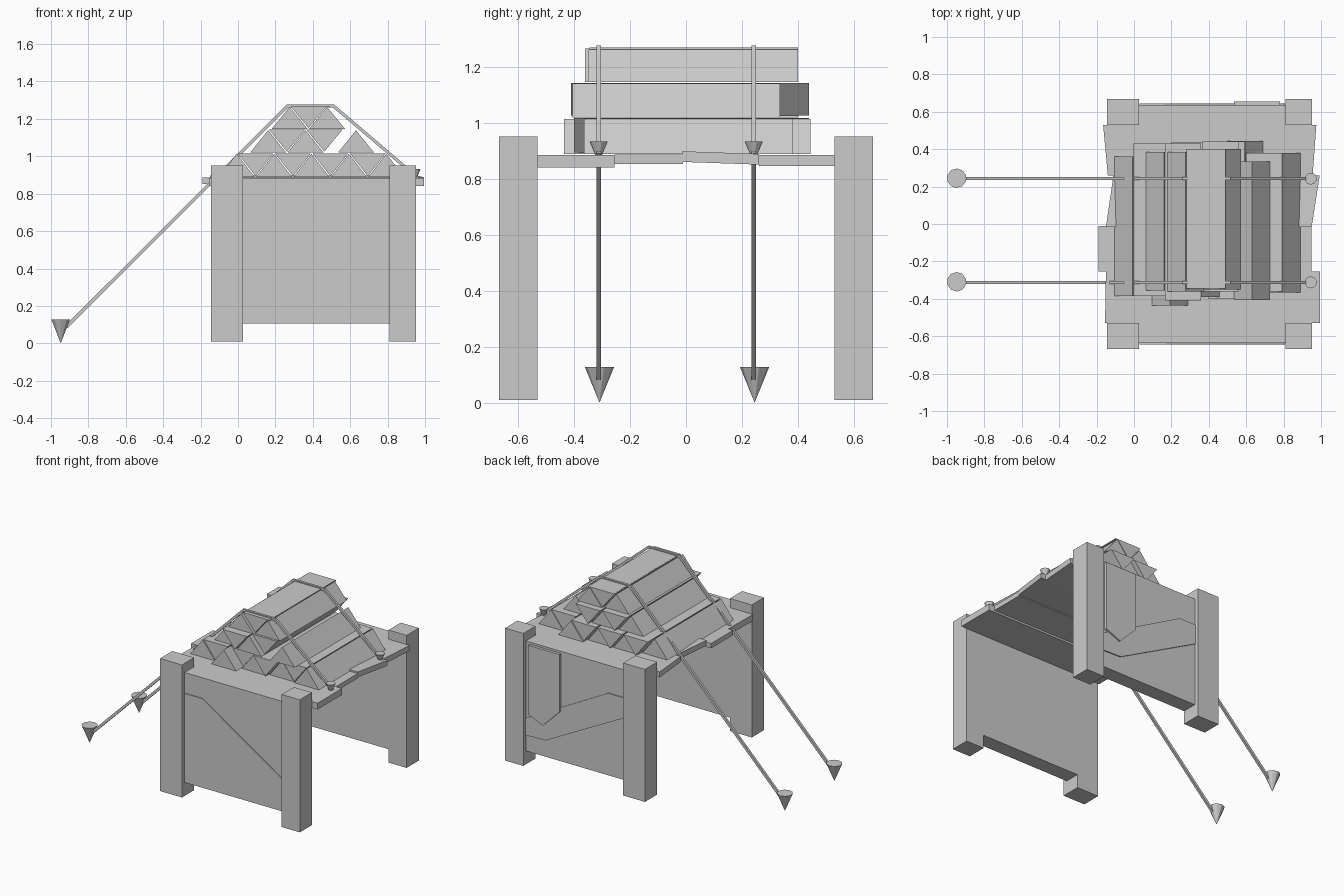
import bpy, bmesh
from mathutils import Vector

cube = bpy.data.objects.get("Cube")
if cube:
    bpy.data.objects.remove(cube, do_unlink=True)

GREY = (0.6, 0.6, 0.6, 1)
grey = bpy.data.materials.new("plain grey")
grey.use_nodes = True
grey.diffuse_color = GREY
grey.node_tree.nodes["Principled BSDF"].inputs["Base Color"].default_value = GREY


def prism(name, outline, axis, low, high, tilt=0):
    """Extrude an outline along y (outline in x, z) or z (outline in x, y)."""
    bm = bmesh.new()
    place = (lambda a, b: (a, low, b)) if axis == "y" else (lambda a, b: (a, b, low))
    face = bm.faces.new([bm.verts.new(place(a, b)) for a, b in outline])
    out = bmesh.ops.extrude_face_region(bm, geom=[face])
    shift = Vector((0, high - low, 0) if axis == "y" else (0, 0, high - low))
    bmesh.ops.translate(bm, vec=shift, verts=[v for v in out["geom"] if isinstance(v, bmesh.types.BMVert)])
    middle = sum(v.co.y for v in bm.verts) / len(bm.verts)
    for v in bm.verts:
        v.co.z += tilt * (v.co.y - middle)
    bmesh.ops.recalc_face_normals(bm, faces=bm.faces)
    mesh = bpy.data.meshes.new(name)
    bm.to_mesh(mesh)
    bm.free()
    mesh.materials.append(grey)
    obj = bpy.data.objects.new(name, mesh)
    bpy.context.collection.objects.link(obj)
    return obj


def rect(x0, x1, z0, z1):
    return [(x0, z0), (x1, z0), (x1, z1), (x0, z1)]


def peg(name, x, y, top, tip, radius):
    """Cone pointing down."""
    bpy.ops.mesh.primitive_cone_add(vertices=10, radius1=0, radius2=radius, depth=top - tip,
                                    location=(x, y, (top + tip) / 2))
    obj = bpy.context.object
    obj.name = name
    obj.data.materials.append(grey)
    bpy.ops.object.shade_smooth_by_angle()


# Corner posts and end panels
for side, label in ((-1, "front"), (1, "back")):
    inner, outer = sorted((side * 0.53, side * 0.667))
    prism(label + "_post_right", rect(-0.145, 0.027, 0.01, 0.95), "y", inner, outer)
    prism(label + "_post_left", rect(0.81, 0.952, 0.01, 0.95), "y", inner, outer)
    near, far = sorted((side * 0.53, side * 0.637))
    prism(label + "_panel", rect(0.025, 0.812, 0.105, 0.885), "y", near, far)

# Braces on the outside of the panels
prism("front_diagonal_brace",
      [(0.03, 0.74), (0.17, 0.74), (0.808, 0.33), (0.808, 0.24), (0.645, 0.24), (0.03, 0.625)],
      "y", -0.643, -0.63)
prism("back_diagonal_brace",
      [(0.03, 0.69), (0.16, 0.69), (0.808, 0.34), (0.808, 0.22), (0.65, 0.225), (0.03, 0.55)],
      "y", 0.63, 0.645)
prism("back_upright_board",
      [(0.535, 0.87), (0.78, 0.87), (0.78, 0.38), (0.665, 0.33), (0.535, 0.46)],
      "y", 0.63, 0.656)

# Deck boards with uneven ends
prism("deck_board_1", [(-0.155, -0.53), (0.995, -0.53), (0.995, -0.255), (-0.15, -0.255)], "z", 0.84, 0.885)
prism("deck_board_2", [(-0.19, -0.255), (0.95, -0.255), (0.95, -0.01), (-0.19, -0.01)], "z", 0.853, 0.887)
prism("deck_board_3", [(-0.15, -0.015), (0.95, -0.015), (0.993, 0.26), (-0.11, 0.26)], "z", 0.855, 0.893, -0.035)
prism("deck_board_4", [(-0.14, 0.26), (0.955, 0.26), (0.975, 0.53), (-0.165, 0.53)], "z", 0.846, 0.885)


def stack_row(row, start, base, height, spans):
    """Triangular bars side by side, alternately point up and point down."""
    for i, (y0, y1) in enumerate(spans):
        x = start + i * 0.1
        if i % 2 == 0:
            tri = [(x + 0.004, base), (x + 0.198, base), (x + 0.101, base + height)]
        else:
            tri = [(x + 0.006, base + height + 0.003), (x + 0.198, base + height + 0.003),
                   (x + 0.102, base + 0.006)]
        prism(f"bar_row_{row}_{i + 1}", tri, "y", y0, y1)


# Stacked bars, three rows
stack_row(1, -0.108, 0.888, 0.125,
          [(-0.385, 0.36), (-0.385, 0.43), (-0.435, 0.4), (-0.36, 0.435), (-0.38, 0.4),
           (-0.4, 0.44), (-0.355, 0.445), (-0.36, 0.38), (-0.365, 0.38)])
stack_row(2, 0.06, 1.019, 0.12,
          [(-0.355, 0.385), (-0.41, 0.43), (-0.39, 0.4), (-0.36, 0.44)])
stack_row("2_end", 0.53, 1.019, 0.12, [(-0.405, 0.335)])
stack_row(3, 0.175, 1.145, 0.119, [(-0.36, 0.385), (-0.345, 0.4), (-0.35, 0.4)])
prism("top_bar_cover", rect(0.288, 0.488, 1.262, 1.268), "y", -0.345, 0.4)

# Tie ropes with their ground stakes and deck pegs
rope = [(-0.925, 0.093), (0.26, 1.276), (0.515, 1.276), (0.968, 0.89),
        (0.955, 0.88), (0.508, 1.26), (0.268, 1.26), (-0.912, 0.08)]
for label, y in (("front", -0.312), ("back", 0.242)):
    prism(label + "_rope", rope, "y", y - 0.008, y + 0.008)
    peg(label + "_ground_stake", -0.948, y + 0.003, 0.127, 0, 0.052)
    peg(label + "_deck_peg", 0.945, y, 0.932, 0.855, 0.032)
